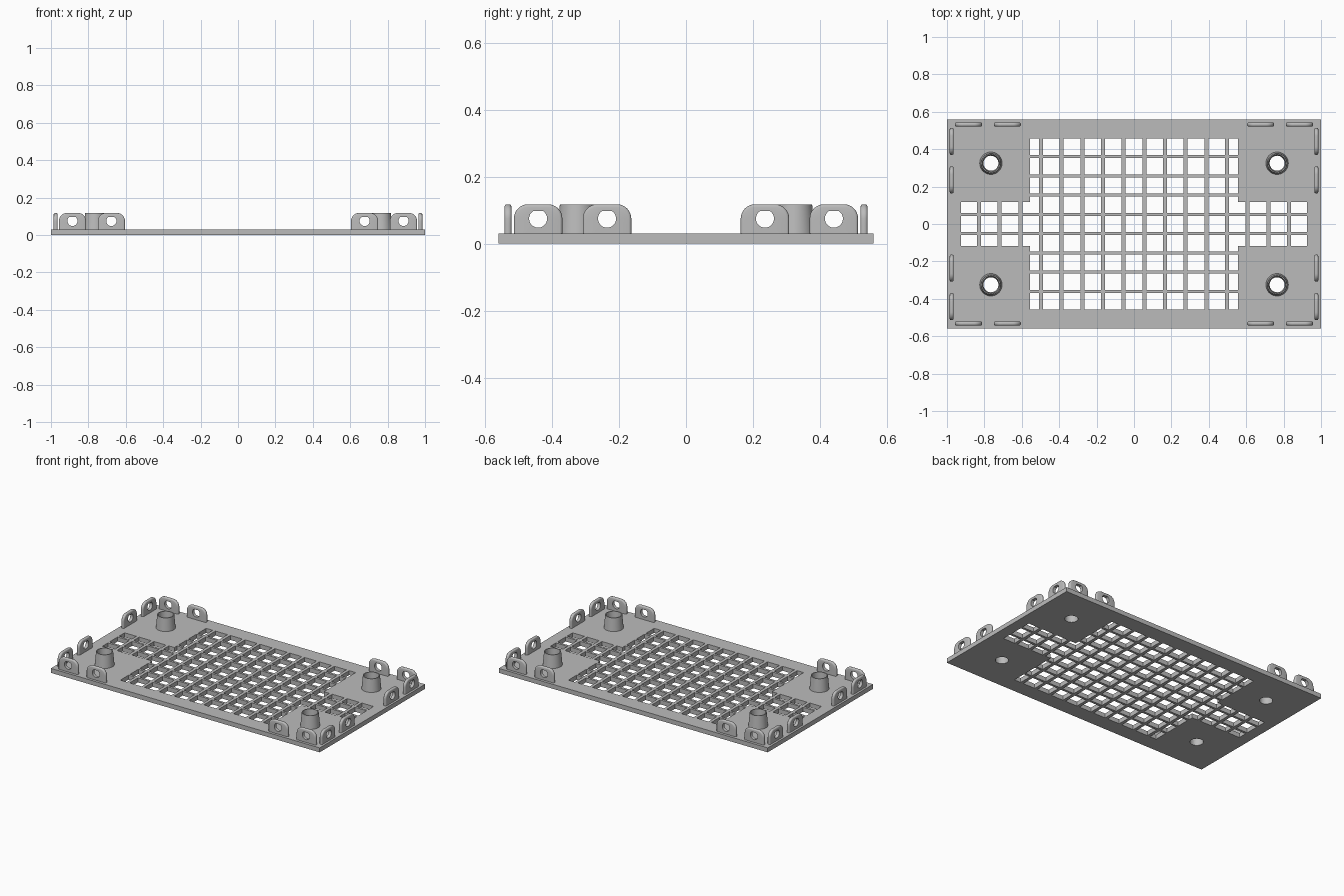
import bpy, bmesh, math
from mathutils import Vector

if "Cube" in bpy.data.objects:
    bpy.data.objects.remove(bpy.data.objects["Cube"])

PLATE_T, TOP = 0.03, 0.118
PX, PY = 0.1105, 0.103          # grid pitch
BX, BY = 0.0105, 0.008          # half widths of the grid bars
POST_X, POST_Y, HOLE_R = 0.765, 0.325, 0.04

grey = bpy.data.materials.new("grey plastic")
grey.diffuse_color = (0.5, 0.5, 0.5, 1)
grey.use_nodes = True
grey.node_tree.nodes["Principled BSDF"].inputs["Base Color"].default_value = grey.diffuse_color


def add_object(name, bm):
    bmesh.ops.recalc_face_normals(bm, faces=bm.faces)
    mesh = bpy.data.meshes.new(name)
    bm.to_mesh(mesh)
    bm.free()
    mesh.materials.append(grey)
    obj = bpy.data.objects.new(name, mesh)
    bpy.context.collection.objects.link(obj)
    return obj


def smooth(obj):
    bpy.ops.object.select_all(action='DESELECT')
    obj.select_set(True)
    bpy.context.view_layer.objects.active = obj
    bpy.ops.object.shade_smooth_by_angle(angle=math.radians(35))


def skin(bm, loops, closed):
    """Join equal closed loops of points with quads."""
    rings = [[bm.verts.new(p) for p in loop] for loop in loops]
    pairs = list(zip(rings, rings[1:])) + ([(rings[-1], rings[0])] if closed else [])
    for a, b in pairs:
        for i in range(len(a)):
            j = (i + 1) % len(a)
            bm.faces.new((a[i], a[j], b[j], b[i]))


# Plate with the cross-shaped grid of openings
def cuts(edges, pitch, half, count):
    vals = list(edges)
    for i in range(count):
        vals += [(i + 0.5) * pitch - half, (i + 0.5) * pitch + half]
    return sorted([-v for v in vals] + vals)


def is_open(x, y):
    x, y = abs(x), abs(y)
    inside = (x < 0.556 and y < 0.456) or (x < 0.926 and y < 0.118)
    on_bar = abs(x % PX - PX / 2) < BX or abs(y % PY - PY / 2) < BY
    return inside and not on_bar


xs = cuts((1.0, 0.926, 0.556), PX, BX, 8)
ys = cuts((0.56, 0.456, 0.118), PY, BY, 4)
bm = bmesh.new()
grid = [[bm.verts.new((x, y, 0)) for y in ys] for x in xs]
for i in range(len(xs) - 1):
    for j in range(len(ys) - 1):
        if not is_open((xs[i] + xs[i + 1]) / 2, (ys[j] + ys[j + 1]) / 2):
            bm.faces.new((grid[i][j], grid[i + 1][j], grid[i + 1][j + 1], grid[i][j + 1]))
bmesh.ops.delete(bm, geom=[v for v in bm.verts if not v.link_faces], context='VERTS')
ext = bmesh.ops.extrude_face_region(bm, geom=bm.faces[:], use_keep_orig=True)
bmesh.ops.translate(bm, vec=(0, 0, PLATE_T),
                    verts=[g for g in ext["geom"] if isinstance(g, bmesh.types.BMVert)])
plate = add_object("grid_plate", bm)

# Screw holes through the plate
corners = [(sx * POST_X, sy * POST_Y) for sx in (-1, 1) for sy in (-1, 1)]
bm = bmesh.new()
for x, y in corners:
    ret = bmesh.ops.create_cone(bm, cap_ends=True, segments=40, radius1=HOLE_R,
                                radius2=HOLE_R, depth=0.2)
    bmesh.ops.translate(bm, vec=(x, y, 0), verts=ret["verts"])
cutter = add_object("screw_hole_cutter", bm)
cutter.hide_render = True
cutter.hide_viewport = True
mod = plate.modifiers.new("screw holes", 'BOOLEAN')
mod.operation, mod.solver, mod.object = 'DIFFERENCE', 'EXACT', cutter

# Tapered hollow posts
bm = bmesh.new()
profile = [(0.060, PLATE_T), (0.052, TOP), (0.046, TOP), (HOLE_R, PLATE_T)]
skin(bm, [[(r * math.cos(a * math.tau / 40), r * math.sin(a * math.tau / 40), z)
           for a in range(40)] for r, z in profile], False)
post = add_object("screw_post", bm)
smooth(post)


# Rounded tabs with an eyelet
def tab_outline(inset):
    hw, r, top, low = 0.0725 - inset, 0.043 - inset, TOP - inset, 0.02
    zc = top - r
    pts = [(-hw, low + (zc - low) * i / 3) for i in range(3)]
    for cx, start in ((-hw + r, 180), (hw - r, 90)):
        for i in range(9):
            a = math.radians(start - 90 * i / 8)
            pts.append((cx + r * math.cos(a), zc + r * math.sin(a)))
    pts += [(hw, zc + (low - zc) * i / 3) for i in range(1, 4)]
    pts += [(hw - 2 * hw * i / 8, low) for i in range(1, 8)]
    return pts


HALF, ROUND = 0.0105, 0.008
centre = Vector((0, 0.075))
eyelet = [centre + (Vector(p) - centre).normalized() * 0.027 for p in tab_outline(0)]
steps = [math.radians(a) for a in (90, 60, 30, 0)]
rim = [(ROUND * (1 - math.cos(a)), HALF - ROUND + ROUND * math.sin(a)) for a in steps]
rim += [(inset, -y) for inset, y in reversed(rim)]
loops = [[(p.x, HALF, p.y) for p in eyelet]]
loops += [[(x, y, z) for x, z in tab_outline(inset)] for inset, y in rim]
loops += [[(p.x, -HALF, p.y) for p in eyelet]]
bm = bmesh.new()
skin(bm, loops, True)
tab = add_object("eyelet_tab", bm)
smooth(tab)


# Place posts and tabs at every corner
def place(source, x, y, turn=0.0):
    obj = source.copy()
    obj.location = (x, y, 0)
    obj.rotation_euler.z = turn
    bpy.context.collection.objects.link(obj)


for sx in (-1, 1):
    for sy in (-1, 1):
        place(post, sx * POST_X, sy * POST_Y)
        for x in (0.885, 0.677):
            place(tab, sx * x, sy * 0.532)
        for y in (0.442, 0.236):
            place(tab, sx * 0.975, sy * y, math.pi / 2)
for source in (post, tab):
    bpy.data.objects.remove(source)
